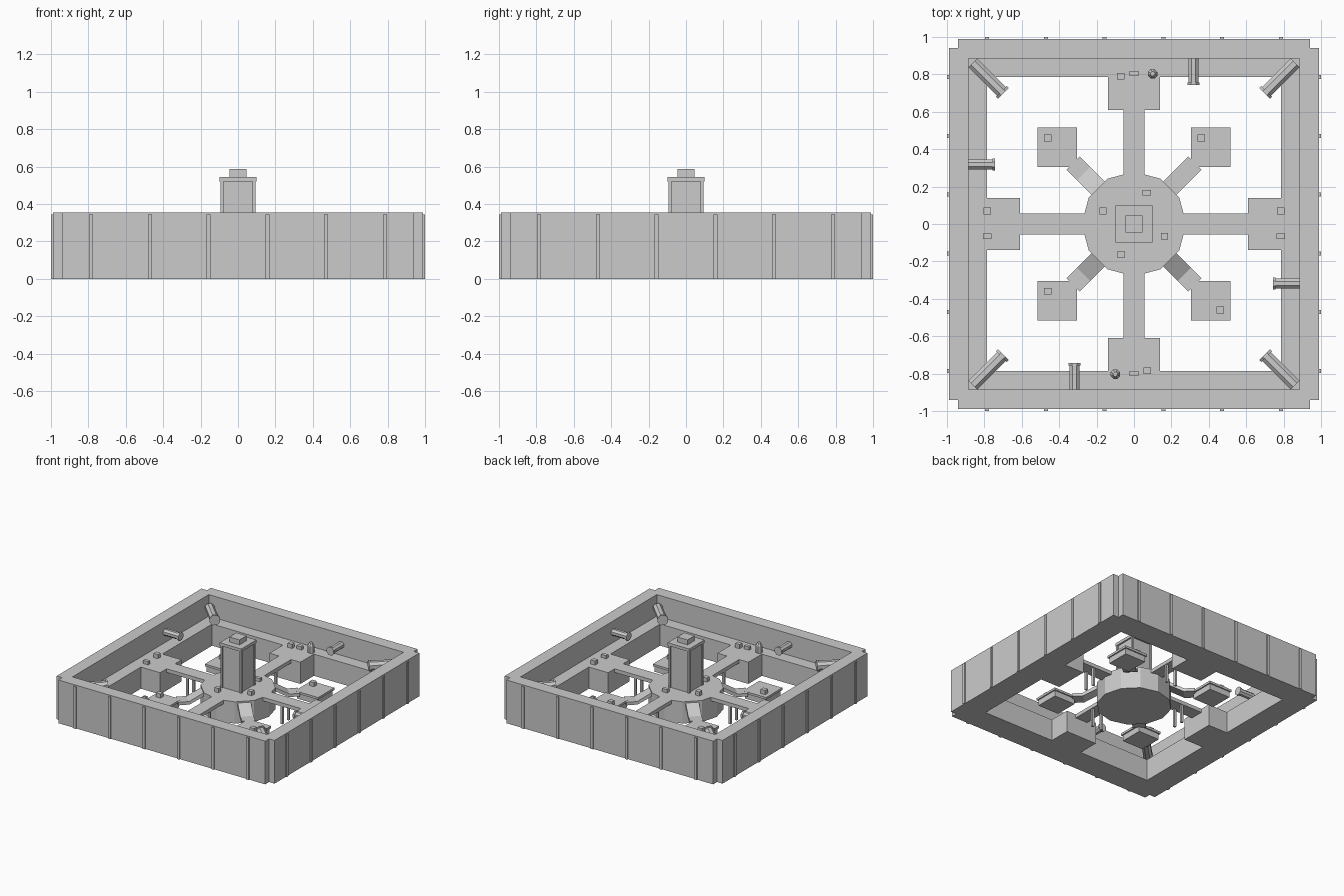
import bpy, bmesh, math
from mathutils import Matrix, Vector

if "Cube" in bpy.data.objects:
    bpy.data.objects.remove(bpy.data.objects["Cube"])

DECK, TOP, LOW = 0.178, 0.355, 0.105


def finish(name, bm):
    bmesh.ops.recalc_face_normals(bm, faces=bm.faces[:])
    me = bpy.data.meshes.new(name)
    bm.to_mesh(me)
    bm.free()
    ob = bpy.data.objects.new(name, me)
    bpy.context.collection.objects.link(ob)
    return ob


def turn(k):
    return Matrix.Rotation(k * math.pi / 2, 4, 'Z')


def prism(name, pts, z0, z1):
    bm = bmesh.new()
    f = bm.faces.new([bm.verts.new((x, y, z0)) for x, y in pts])
    r = bmesh.ops.extrude_face_region(bm, geom=[f])
    vs = [v for v in r['geom'] if isinstance(v, bmesh.types.BMVert)]
    bmesh.ops.translate(bm, verts=vs, vec=(0, 0, z1 - z0))
    return finish(name, bm)


def box(name, x, y, z0, hx, hy, h, rot=None):
    ob = prism(name, [(x - hx, y - hy), (x + hx, y - hy), (x + hx, y + hy), (x - hx, y + hy)], z0, z0 + h)
    if rot:
        ob.data.transform(rot)
    return ob


def cone(name, start, end, r1, r2, sides=8):
    a, b = Vector(start), Vector(end)
    bm = bmesh.new()
    m = Matrix.Translation((a + b) / 2) @ (b - a).to_track_quat('Z', 'Y').to_matrix().to_4x4()
    m = m @ Matrix.Rotation(math.pi / sides, 4, 'Z')
    bmesh.ops.create_cone(bm, cap_ends=True, segments=sides, radius1=r1, radius2=r2,
                          depth=(b - a).length, matrix=m)
    return finish(name, bm)


def four(pts):
    return [tuple((turn(k) @ Vector((x, y, 0)))[:2]) for k in range(4) for x, y in pts]


def cut(ob, cutter):
    cutter.hide_render = True
    m = ob.modifiers.new("cut", 'BOOLEAN')
    m.operation, m.solver, m.object = 'DIFFERENCE', 'EXACT', cutter
    bpy.context.view_layer.objects.active = ob
    bpy.ops.object.modifier_apply(modifier=m.name)
    bpy.data.objects.remove(cutter, do_unlink=True)


# perimeter wall with notched corners, inner ledge and four landing decks
wall = prism("perimeter_wall", four([(.94, -.99), (.94, -.94), (.99, -.94)]), 0, TOP)
cut(wall, box("pit_cutter", 0, 0, DECK, .885, .885, .5))
cut(wall, prism("opening_cutter", four([(.785, -.785), (.785, -.14), (.61, -.14), (.61, .14), (.785, .14)]), -.1, .3))

# wall ribs, on all four sides
for k in range(4):
    for i in (-.785, -.47, -.157, .157, .47, .785):
        box("wall_rib", i, -.9925, 0, .011, .0065, .345, turn(k))

# central hub
prism("hub", [(.28 * math.cos(a * math.pi / 6), .28 * math.sin(a * math.pi / 6)) for a in range(12)], 0, DECK)

# tower
box("tower_shaft", 0, 0, DECK, .085, .085, .347)
for sx in (-1, 1):
    for sy in (-1, 1):
        box("tower_corner_post", sx * .086, sy * .086, DECK, .008, .008, .347)
box("tower_cap", 0, 0, .522, .098, .098, .024)
box("tower_top", 0, 0, .546, .046, .046, .041)

for k in range(4):
    # straight bridges and their posts
    box("bridge", .435, 0, DECK - .03, .18, .055, .03, turn(k))
    for s in (-1, 1):
        box("bridge_post", .43, s * .042, 0, .009, .009, DECK - .03, turn(k))
    # low diagonal platforms
    box("low_platform_body", .41, .41, .04, .095, .095, LOW - .058, turn(k))
    box("low_platform_deck", .41, .41, LOW - .018, .105, .105, .018, turn(k))
    # ramps from hub to the low platforms
    bm = bmesh.new()
    side = [(.25, DECK), (.38, LOW), (.46, LOW), (.46, LOW - .025), (.375, LOW - .025), (.25, DECK - .03)]
    f = bm.faces.new([bm.verts.new((x, -.05, z - .0005)) for x, z in side])
    r = bmesh.ops.extrude_face_region(bm, geom=[f])
    bmesh.ops.translate(bm, vec=(0, .1, 0), verts=[v for v in r['geom'] if isinstance(v, bmesh.types.BMVert)])
    bmesh.ops.transform(bm, matrix=turn(k + .5), verts=bm.verts[:])
    finish("ramp", bm)
    # pipes out of the walls and corners
    m = turn(k)
    for name, a, b, r in (("wall_pipe", (.318, .885), (.318, .745), .028),
                          ("corner_pipe", (.862, .862), (.70, .70), .036)):
        a, b = (m @ Vector((*p, .265)) for p in (a, b))
        cone(name, a, b, r, r)
        d = (b - a).normalized()
        cone(name + "_rim", b - d * .012, b + d * .003, r + .007, r + .007)

# square crates on the decks
for x, y, z in ((-.165, .07, DECK), (-.07, -.163, DECK), (.163, -.065, DECK),
                (-.07, .79, DECK), (.07, -.785, DECK), (-.785, .07, DECK), (.785, .07, DECK),
                (-.46, .46, LOW), (.36, .46, LOW), (-.46, -.36, LOW), (.46, -.46, LOW)):
    box("crate", x, y, z, .02 if abs(x) + abs(y) > .3 else .019, .018, .034)
# flat crates
for x, y in ((.068, .167), (0, .805), (0, -.8), (-.785, -.065), (.785, -.065)):
    box("flat_crate", x, y, DECK, .023, .014, .026)

# pointed barrels
for s in (-1, 1):
    x, y = s * .1, s * .803
    cone("barrel", (x, y, DECK), (x, y, DECK + .055), .027, .027)
    cone("barrel_top", (x, y, DECK + .055), (x, y, DECK + .08), .027, .012)
